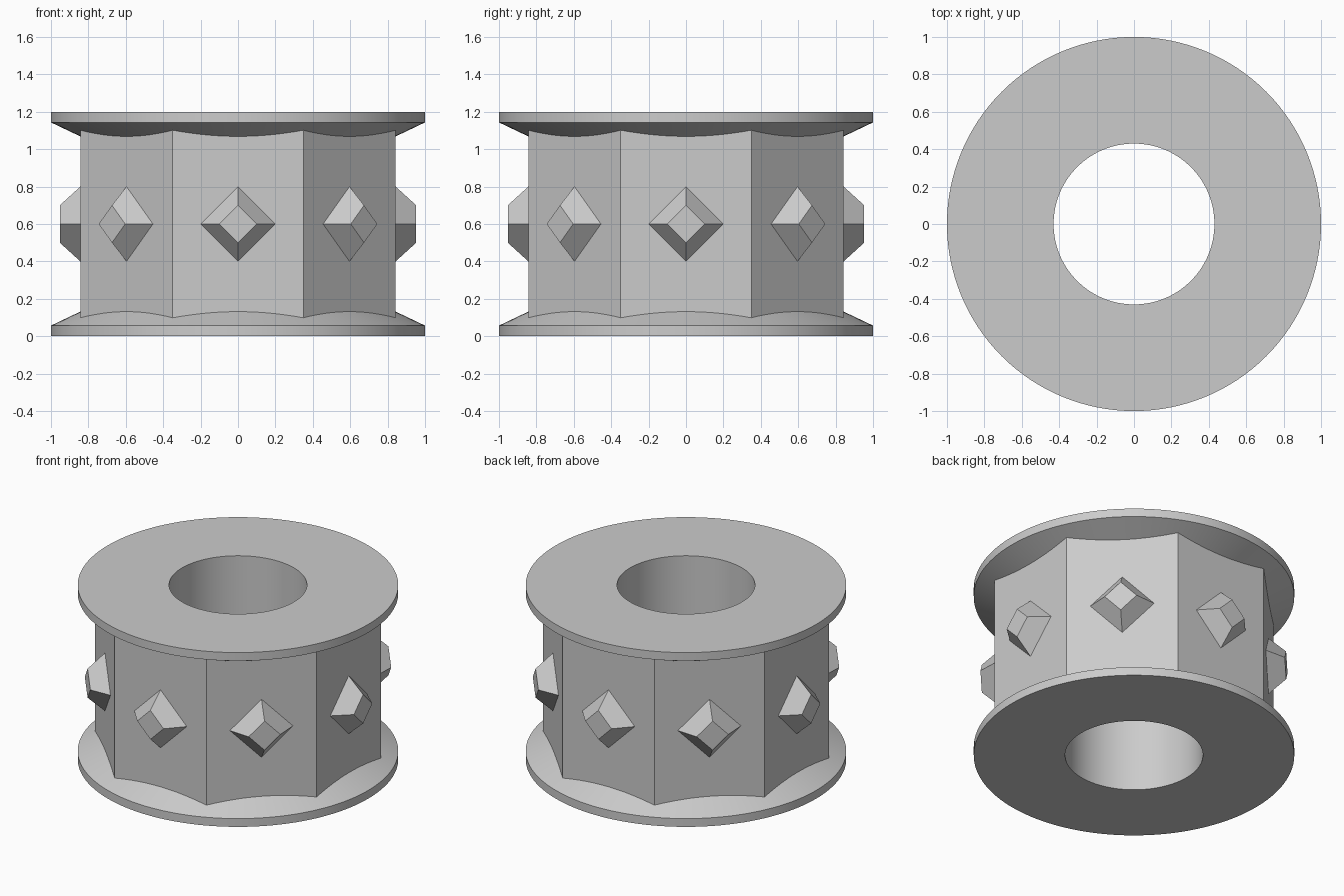
import bpy, bmesh, math
from mathutils import Matrix, Vector

if "Cube" in bpy.data.objects:
    bpy.data.objects.remove(bpy.data.objects["Cube"])

SIDES = 8
APOTHEM = 0.843
HEIGHT = 1.2

grey = bpy.data.materials.new("plain_grey")
grey.use_nodes = True
COLOUR = (0.6, 0.6, 0.6, 1)
grey.diffuse_color = COLOUR
grey.node_tree.nodes["Principled BSDF"].inputs["Base Color"].default_value = COLOUR


def add_object(name, bm):
    bmesh.ops.recalc_face_normals(bm, faces=bm.faces)
    mesh = bpy.data.meshes.new(name)
    bm.to_mesh(mesh)
    bm.free()
    mesh.materials.append(grey)
    obj = bpy.data.objects.new(name, mesh)
    bpy.context.collection.objects.link(obj)
    return obj


# Spool: hollow core with two flared flanges, lathed from a closed profile
half = [(0.43, 0), (1, 0), (1, 0.057), (0.8, 0.152)]
profile = half + [(r, HEIGHT - z) for r, z in reversed(half)]
bm = bmesh.new()
verts = [bm.verts.new((r, 0, z)) for r, z in profile]
edges = [bm.edges.new((v, verts[i - 1])) for i, v in enumerate(verts)]
bmesh.ops.spin(bm, geom=verts + edges, axis=(0, 0, 1), cent=(0, 0, 0),
               angle=math.tau, steps=128, use_merge=True)
bmesh.ops.remove_doubles(bm, verts=bm.verts, dist=1e-4)
spool = add_object("spool", bm)
bpy.context.view_layer.objects.active = spool
spool.select_set(True)
bpy.ops.object.shade_smooth_by_angle(angle=math.radians(20))
spool.select_set(False)

# Octagonal sleeve around the core, its ends buried in the flanges
radius = APOTHEM / math.cos(math.pi / SIDES)
bm = bmesh.new()
bmesh.ops.create_cone(bm, cap_ends=False, segments=SIDES, radius1=radius,
                      radius2=radius, depth=1.015,
                      matrix=Matrix.Translation((0, 0, HEIGHT / 2))
                      @ Matrix.Rotation(math.pi / SIDES, 4, "Z"))
add_object("octagonal_sleeve", bm)

# Truncated diamond stud at the centre of each sleeve face
for i in range(SIDES):
    bm = bmesh.new()
    place = (Matrix.Translation((0, 0, HEIGHT / 2))
             @ Matrix.Rotation(math.tau * i / SIDES, 4, "Z")
             @ Matrix.Translation((APOTHEM + 0.055, 0, 0))
             @ Matrix.Rotation(math.pi / 2, 4, "Y"))
    bmesh.ops.create_cone(bm, cap_ends=True, segments=4, radius1=0.2,
                          radius2=0.1, depth=0.11, matrix=place)
    add_object(f"diamond_stud_{i + 1}", bm)
